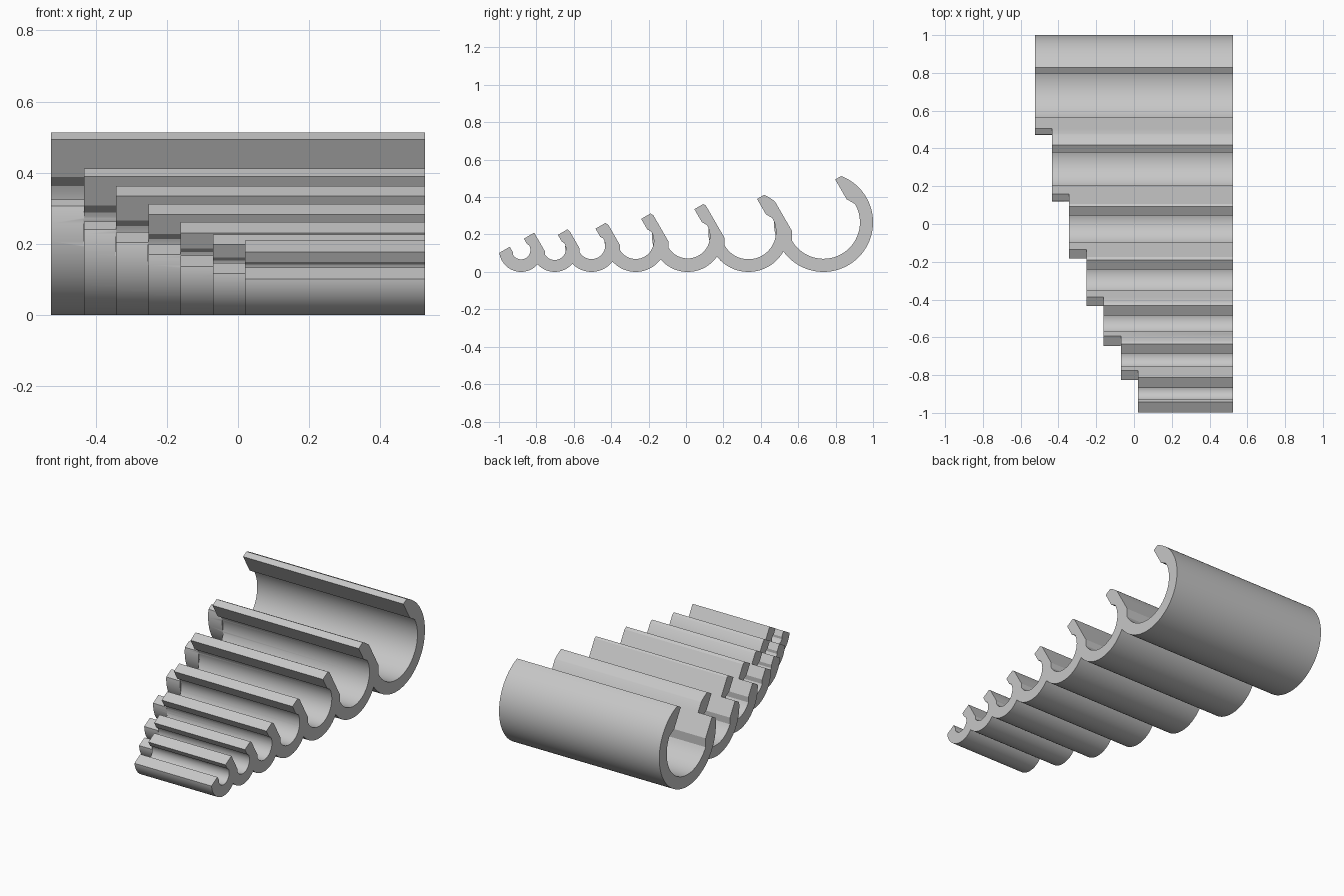
import bpy, bmesh, math
from mathutils import Vector

if "Cube" in bpy.data.objects:
    bpy.data.objects.remove(bpy.data.objects["Cube"])

X_END = 0.525
# each cradle: start x, centre y, outer radius, bore radius, height of the cut-off tips
CRADLES = [
    (-0.525, 0.735, 0.265, 0.195, 0.167),
    (-0.433, 0.334, 0.2145, 0.147, 0.129),
    (-0.343, 0.009, 0.191, 0.119, 0.107),
    (-0.252, -0.269, 0.166, 0.097, 0.087),
    (-0.162, -0.505, 0.1415, 0.073, 0.067),
    (-0.070, -0.702, 0.1235, 0.060, 0.056),
    (0.020, -0.882, 0.117, 0.050, 0.045),
]
ACROSS = Vector((math.cos(math.radians(30)), 0.5))     # across the slot, in (y, z)
ALONG = Vector((-0.5, math.cos(math.radians(30))))     # slot opens up and forward

grey = bpy.data.materials.new("light_grey")
grey.diffuse_color = (0.57, 0.57, 0.57, 1)
grey.use_nodes = True
grey.node_tree.nodes["Principled BSDF"].inputs["Base Color"].default_value = grey.diffuse_color


def arc(radius, start, end, n):
    return [(radius * math.cos(start + (end - start) * i / n),
             radius * math.sin(start + (end - start) * i / n)) for i in range(n + 1)]


def extrude_profile(name, points, centre, x0, x1):
    """Prism along x from a profile given in (across, along) coordinates."""
    bm = bmesh.new()
    verts = []
    for a, b in points:
        p = centre + ACROSS * a + ALONG * b
        verts.append(bm.verts.new((x0, p.x, p.y)))
    face = bm.faces.new(verts)
    res = bmesh.ops.extrude_face_region(bm, geom=[face])
    moved = [g for g in res["geom"] if isinstance(g, bmesh.types.BMVert)]
    bmesh.ops.translate(bm, verts=moved, vec=(x1 - x0, 0, 0))
    bmesh.ops.recalc_face_normals(bm, faces=bm.faces)
    mesh = bpy.data.meshes.new(name)
    bm.to_mesh(mesh)
    bm.free()
    mesh.materials.append(grey)
    ob = bpy.data.objects.new(name, mesh)
    bpy.context.collection.objects.link(ob)
    return ob


bodies, cutters = [], []
for i, (x0, y, R, r, h) in enumerate(CRADLES):
    centre = Vector((y, R))
    # round body with its top sliced flat
    t = math.asin(h / R)
    bodies.append(extrude_profile(f"cradle_body_{i + 1}",
                                  arc(R, math.pi - t, 2 * math.pi + t, 72), centre, x0, X_END))
    # bore with chamfered shoulders and a narrower slot
    w, shoulder = r * 0.866, r * 0.232
    bore = arc(r, math.pi, 2 * math.pi, 40)
    bore += [(w, shoulder), (w, 0.8), (-w, 0.8), (-w, shoulder)]
    start = x0 - (0.1 if i == 0 else 0.0005)
    cutters.append(extrude_profile(f"bore_cutter_{i + 1}", bore, centre, start, X_END + 0.1))

# fuse all bodies, then cut every bore
rack = bodies[0]
rack.name = "cradle_rack"
for op, tools in (("UNION", bodies[1:]), ("DIFFERENCE", cutters)):
    for tool in tools:
        tool.hide_render = True
        mod = rack.modifiers.new(tool.name, "BOOLEAN")
        mod.operation = op
        mod.solver = "EXACT"
        mod.object = tool

# bake the result and remove the helpers
graph = bpy.context.evaluated_depsgraph_get()
baked = bpy.data.meshes.new_from_object(rack.evaluated_get(graph))
rack.modifiers.clear()
rack.data = baked
for ob in bodies[1:] + cutters:
    bpy.data.objects.remove(ob)

bpy.context.view_layer.objects.active = rack
rack.select_set(True)
bpy.ops.object.shade_smooth_by_angle(angle=math.radians(25))
